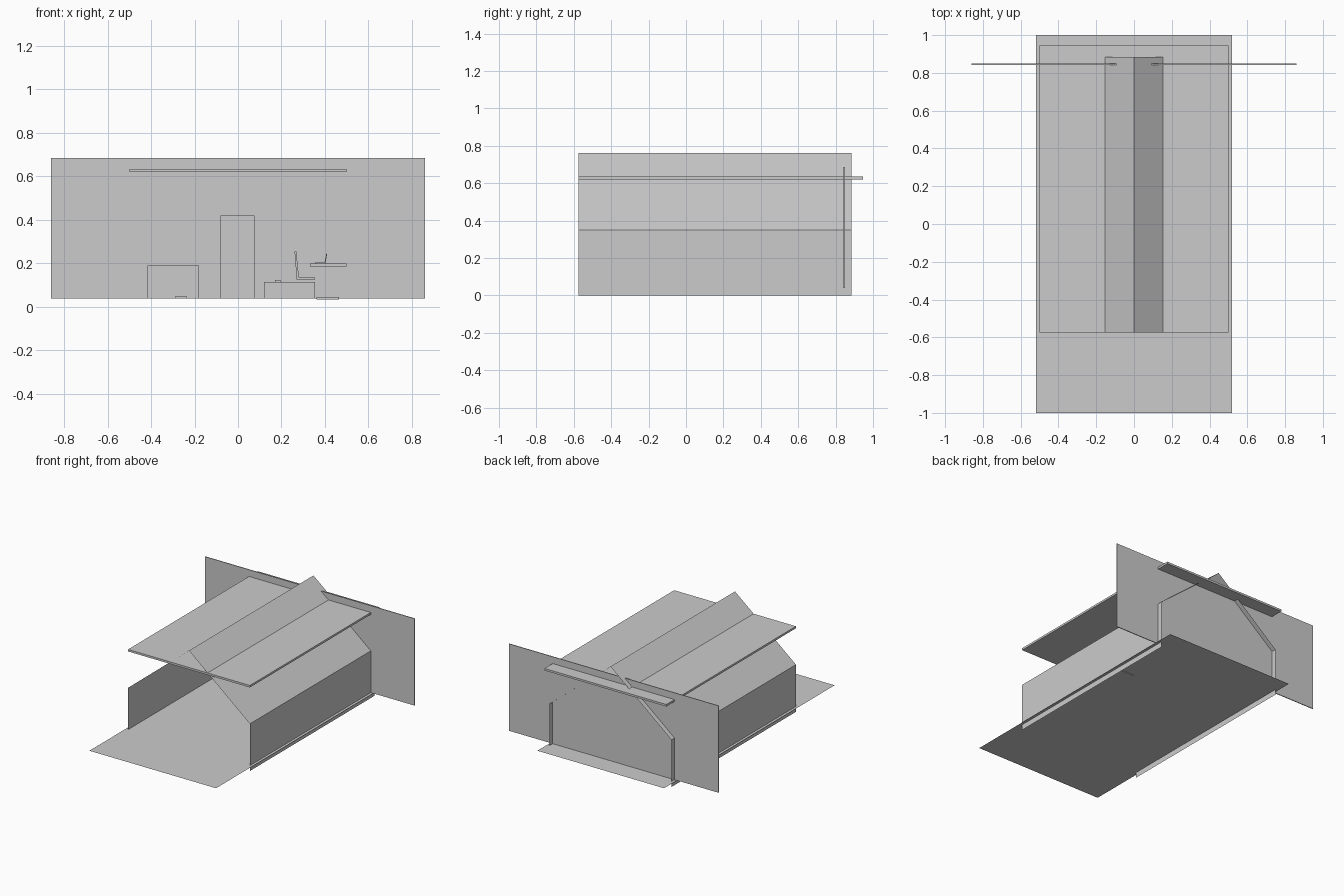
import bpy

if "Cube" in bpy.data.objects:
    bpy.data.objects.remove(bpy.data.objects["Cube"])

FLOOR = 0.04
Y0, Y1 = -0.575, 0.885   # front and back ends of the shell


def mesh(name, verts, faces):
    me = bpy.data.meshes.new(name)
    me.from_pydata(verts, [], faces)
    me.update()
    ob = bpy.data.objects.new(name, me)
    bpy.context.collection.objects.link(ob)
    return ob


def sheet(name, profile, y0, y1):
    """Open x-z profile drawn out along y as a thin sheet."""
    n = len(profile)
    verts = [(x, y, z) for y in (y0, y1) for x, z in profile]
    return mesh(name, verts, [(i, i + 1, n + i + 1, n + i) for i in range(n - 1)])


def prism(name, profile, y0, y1):
    """Closed x-z profile drawn out along y as a solid."""
    n = len(profile)
    verts = [(x, y, z) for y in (y0, y1) for x, z in profile]
    faces = [(i, (i + 1) % n, n + (i + 1) % n, n + i) for i in range(n)]
    faces += [tuple(reversed(range(n))), tuple(range(n, 2 * n))]
    return mesh(name, verts, faces)


def box(name, x0, x1, y0, y1, z0, z1):
    return prism(name, [(x0, z0), (x1, z0), (x1, z1), (x0, z1)], y0, y1)


# floor sheet
mesh("floor", [(-0.52, -1, FLOOR), (0.52, -1, FLOOR), (0.52, 1, FLOOR), (-0.52, 1, FLOOR)],
     [(0, 1, 2, 3)])

# mirrored side walls and roof slopes
for side, s in (("left", -1), ("right", 1)):
    sheet(side + "_wall", [(s * 0.5, 0), (s * 0.5, 0.35)], Y0, Y1)
    sheet(side + "_roof", [(s * 0.5, 0.35), (0, 0.76)], Y0, Y1)

# wide back wall and the ceiling slab that cuts through the roof
box("back_wall", -0.86, 0.86, 0.843, 0.849, FLOOR, 0.685)
box("ceiling_slab", -0.5, 0.5, -0.575, 0.945, 0.62, 0.635)

# door on the back wall
box("door", -0.08, 0.075, 0.835, 0.843, FLOOR, 0.42)

# furniture against the back wall
box("cabinet", -0.415, -0.18, 0.6, 0.84, FLOOR, 0.19)
box("small_mat", -0.29, -0.235, 0.5, 0.56, FLOOR, 0.047)
box("bed", 0.12, 0.355, 0.48, 0.84, FLOOR, 0.115)
box("pillow", 0.17, 0.195, 0.7, 0.8, 0.115, 0.125)

# chair, desk and laptop by the right wall
prism("chair", [(0.27, 0.127), (0.355, 0.127), (0.355, 0.135), (0.28, 0.135),
                (0.268, 0.255), (0.26, 0.255)], 0.3, 0.4)
box("foot_mat", 0.36, 0.465, 0.28, 0.42, 0.035, 0.046)
box("desk", 0.33, 0.5, 0.2, 0.5, 0.187, 0.199)
prism("laptop", [(0.355, 0.199), (0.402, 0.199), (0.41, 0.245), (0.406, 0.245),
                 (0.398, 0.204), (0.355, 0.204)], 0.32, 0.39)
